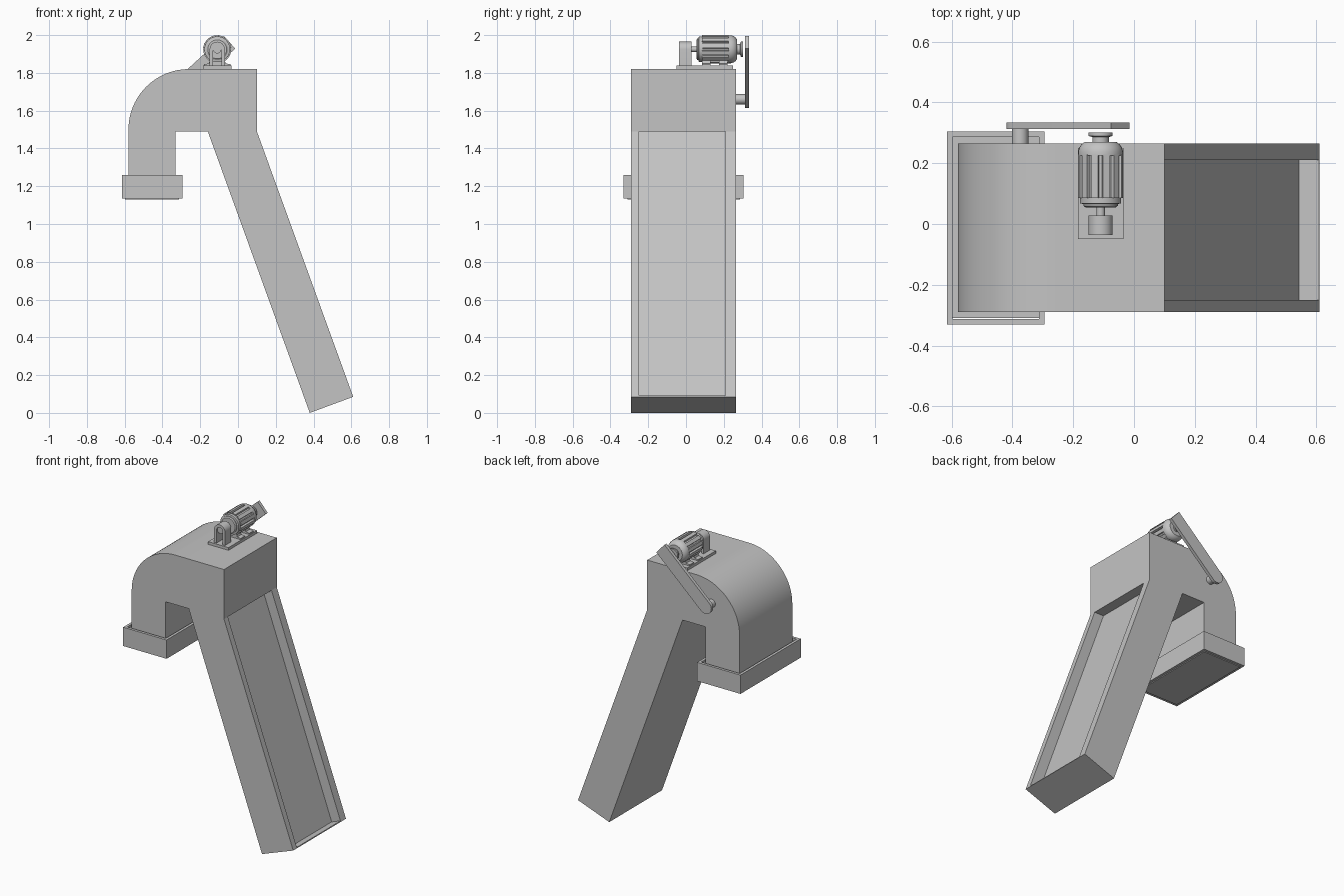
import bpy, bmesh, math
from mathutils import Matrix, Vector

if "Cube" in bpy.data.objects:
    bpy.data.objects.remove(bpy.data.objects["Cube"], do_unlink=True)

grey = bpy.data.materials.new("light_grey_steel")
grey.use_nodes = True
GREY = (0.55, 0.55, 0.55, 1)
grey.diffuse_color = GREY
grey.node_tree.nodes["Principled BSDF"].inputs["Base Color"].default_value = GREY


def finish(name, bm, smooth=False):
    bmesh.ops.recalc_face_normals(bm, faces=bm.faces)
    mesh = bpy.data.meshes.new(name)
    bm.to_mesh(mesh)
    bm.free()
    mesh.materials.append(grey)
    ob = bpy.data.objects.new(name, mesh)
    bpy.context.collection.objects.link(ob)
    if smooth:
        bpy.ops.object.select_all(action="DESELECT")
        ob.select_set(True)
        bpy.context.view_layer.objects.active = ob
        bpy.ops.object.shade_smooth_by_angle(angle=math.radians(32))
    return ob


def prism(name, outline, y0, y1, smooth=False):
    """Extrude an x-z outline from y0 to y1."""
    bm = bmesh.new()
    face = bm.faces.new([bm.verts.new((x, y0, z)) for x, z in outline])
    ext = bmesh.ops.extrude_face_region(bm, geom=[face])
    moved = [v for v in ext["geom"] if isinstance(v, bmesh.types.BMVert)]
    bmesh.ops.translate(bm, verts=moved, vec=(0, y1 - y0, 0))
    return finish(name, bm, smooth)


def box(name, x0, x1, y0, y1, z0, z1):
    return prism(name, [(x0, z0), (x1, z0), (x1, z1), (x0, z1)], y0, y1)


def arc(cx, cz, r, a0, a1, n):
    angles = [math.radians(a0 + (a1 - a0) * i / n) for i in range(n + 1)]
    return [(cx + r * math.cos(a), cz + r * math.sin(a)) for a in angles]


def lathe(name, cx, cz, profile, n=32):
    """Spin a (radius, y) profile around an axis along y."""
    bm = bmesh.new()
    rings = []
    for r, y in profile:
        rings.append([bm.verts.new((x, y, z)) for x, z in arc(cx, cz, r, 0, 360, n)[:-1]])
    for a, b in zip(rings, rings[1:]):
        for i in range(n):
            j = (i + 1) % n
            bm.faces.new((a[i], a[j], b[j], b[i]))
    bm.faces.new(rings[0])
    bm.faces.new(rings[-1])
    return finish(name, bm, True)


FRONT, BACK = -0.29, 0.265

# Head casing with the rounded shoulder
prism("head_casing",
      [(0.1, 1.49), (0.1, 1.82)] + arc(-0.26, 1.5, 0.32, 90, 180, 24) + [(-0.58, 1.49)],
      FRONT, BACK, True)

# Inclined leg: recessed floor, two side cheeks and a thin end plate
prism("leg_floor", [(-0.16, 1.49), (0.031, 1.49), (0.545, 0.062), (0.38, 0)], FRONT + 0.04, BACK - 0.055)
cheek = [(-0.16, 1.49), (0.1, 1.49), (0.61, 0.085), (0.38, 0)]
prism("leg_front_cheek", cheek, FRONT, FRONT + 0.04)
prism("leg_back_cheek", cheek, BACK - 0.055, BACK)
prism("leg_end_plate", [(0.38, 0), (0.61, 0.085), (0.608, 0.091), (0.378, 0.006)], FRONT + 0.04, BACK - 0.055)

# Outlet spout with a collar standing off around it
box("outlet_spout", -0.58, -0.33, FRONT, BACK, 1.14, 1.49)
box("outlet_floor", -0.597, -0.313, -0.31, 0.287, 1.13, 1.245)
for side, x in (("outer", -0.615), ("inner", -0.313)):
    box("collar_%s_wall" % side, x, x + 0.018, -0.33, 0.305, 1.135, 1.26)
for side, y in (("front", -0.33), ("back", 0.287)):
    box("collar_%s_wall" % side, -0.597, -0.313, y, y + 0.018, 1.135, 1.26)

# Motor base and feet
MX, MZ = -0.11, 1.925
box("motor_base", MX - 0.075, MX + 0.075, -0.05, 0.25, 1.82, 1.838)
for i, y in enumerate((0.085, 0.175)):
    prism("motor_foot_%d" % (i + 1),
          [(MX - 0.07, 1.838), (MX + 0.07, 1.838), (MX + 0.07, 1.846), (MX + 0.045, 1.85),
           (MX + 0.035, 1.88), (MX - 0.035, 1.88), (MX - 0.045, 1.85), (MX - 0.07, 1.846)],
          y, y + 0.045)

# Motor body: core, end bells, shaft and pulley
lathe("motor_core", MX, MZ, [(0.062, 0.08), (0.062, 0.23)])
lathe("motor_front_bell", MX, MZ,
      [(0.05, 0.055), (0.057, 0.06), (0.057, 0.066), (0.068, 0.068), (0.068, 0.088)])
lathe("motor_rear_bell", MX, MZ,
      [(0.074, 0.225), (0.074, 0.238), (0.07, 0.252), (0.062, 0.263), (0.052, 0.27)])
lathe("motor_shaft", MX, MZ, [(0.014, 0.02), (0.014, 0.06)], 20)
lathe("motor_pulley", MX, MZ,
      [(0.027, 0.265), (0.027, 0.286), (0.04, 0.29), (0.04, 0.301)], 28)

# Cooling fins around the core
bm = bmesh.new()
FINS = 12
for i in range(FINS):
    spin = Matrix.Rotation(math.tau * (i + 0.5) / FINS, 4, "Y")
    bmesh.ops.create_cube(bm, size=1, matrix=Matrix.Translation((MX, 0.157, MZ)) @ spin
                          @ Matrix.Translation((0.065, 0, 0))
                          @ Matrix.Diagonal((0.018, 0.142, 0.023, 1)))
finish("motor_fins", bm)

# Arched bearing block carrying the shaft end
prism("bearing_block",
      [(MX + 0.04, 1.838)] + arc(MX, MZ, 0.04, 0, 180, 16) + [(MX - 0.04, 1.838)]
      + [(MX - 0.022, 1.838)] + arc(MX, MZ, 0.022, 180, 0, 12) + [(MX + 0.022, 1.838)],
      -0.037, 0.028, True)
lathe("bearing_core", MX, MZ, [(0.022, -0.03), (0.022, 0.022)], 24)

# Slanted belt guard, rounded at its lower end, and the driven shaft
low, high = Vector((-0.375, 1.66)), Vector((-0.045, 1.962))
along = (high - low).normalized()
across = Vector((-along.y, along.x)) * 0.045
tilt = math.degrees(math.atan2(along.y, along.x))
prism("belt_guard",
      [tuple(high - across), tuple(high + across)] + arc(low.x, low.y, 0.045, tilt + 90, tilt + 270, 16),
      0.313, 0.334, True)
lathe("driven_shaft", low.x, low.y, [(0.027, 0.26), (0.027, 0.315)], 24)
